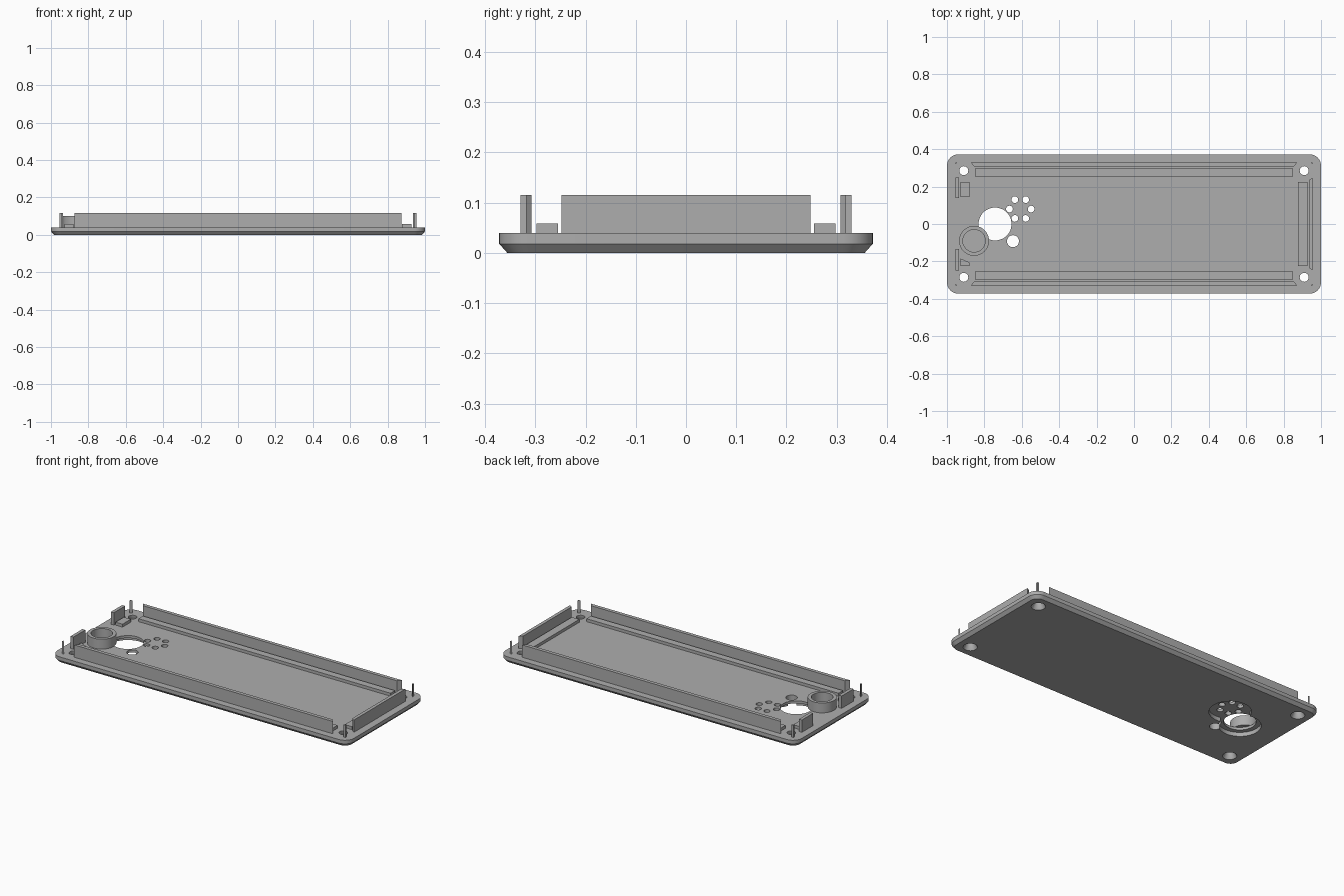
import bpy, bmesh
from math import sin, cos, pi

if "Cube" in bpy.data.objects:
    bpy.data.objects.remove(bpy.data.objects["Cube"], do_unlink=True)

grey = bpy.data.materials.new("mid_grey")
grey.use_nodes = True
grey.diffuse_color = (0.42, 0.42, 0.42, 1)
grey.node_tree.nodes["Principled BSDF"].inputs["Base Color"].default_value = (0.42, 0.42, 0.42, 1)

DECK, WALL, LIP = 0.04, 0.115, 0.058


def loft(name, rings):
    """Solid skinned through equal-length rings of points, capped at both ends."""
    bm = bmesh.new()
    loops = [[bm.verts.new(p) for p in ring] for ring in rings]
    n = len(loops[0])
    for a, b in zip(loops, loops[1:]):
        for i in range(n):
            j = (i + 1) % n
            bm.faces.new((a[i], a[j], b[j], b[i]))
    bm.faces.new(loops[0][::-1])
    bm.faces.new(loops[-1])
    bmesh.ops.recalc_face_normals(bm, faces=bm.faces[:])
    mesh = bpy.data.meshes.new(name)
    bm.to_mesh(mesh)
    bm.free()
    mesh.materials.append(grey)
    obj = bpy.data.objects.new(name, mesh)
    bpy.context.collection.objects.link(obj)
    return obj


def prism(name, outline, z0, z1):
    return loft(name, [[(x, y, z) for x, y in outline] for z in (z0, z1)])


def box(name, x0, x1, y0, y1, z0, z1):
    return prism(name, [(x0, y0), (x1, y0), (x1, y1), (x0, y1)], z0, z1)


def cone(name, x, y, r0, r1, z0, z1, n=48):
    def ring(r, z):
        return [(x + r * cos(2 * pi * i / n), y + r * sin(2 * pi * i / n), z) for i in range(n)]
    return loft(name, [ring(r0, z0), ring(r1, z1)])


def rounded(inset, z, r=0.06, steps=10):
    points = []
    for q, (sx, sy) in enumerate([(1, 1), (-1, 1), (-1, -1), (1, -1)]):
        for i in range(steps + 1):
            a = (q + i / steps) * pi / 2
            points.append((sx * (1 - r) + (r - inset) * cos(a),
                           sy * (0.372 - r) + (r - inset) * sin(a), z))
    return points


def cut(obj, cutter):
    cutter.hide_render = True
    mod = obj.modifiers.new("cut", 'BOOLEAN')
    mod.operation = 'DIFFERENCE'
    mod.solver = 'EXACT'
    mod.object = cutter
    bpy.context.view_layer.objects.active = obj
    bpy.ops.object.modifier_apply(modifier=mod.name)
    bpy.data.objects.remove(cutter, do_unlink=True)


def smooth(obj):
    bpy.ops.object.select_all(action='DESELECT')
    obj.select_set(True)
    bpy.context.view_layer.objects.active = obj
    bpy.ops.object.shade_smooth_by_angle(angle=0.5)


# Base plate with rounded corners and a chamfered underside
plate = loft("base_plate", [rounded(0.016, 0), rounded(0, 0.018), rounded(0, DECK)])

# Underside recesses
cut(plate, cone("speaker_recess", -0.608, 0.08, 0.115, 0.115, -0.02, 0.024))
cut(plate, cone("window_recess", -0.743, 0, 0.115, 0.115, -0.02, 0.0245))

# Through holes
cut(plate, cone("window_hole", -0.743, 0, 0.088, 0.088, -0.1, 0.1))
cut(plate, cone("lamp_hole", -0.647, -0.092, 0.032, 0.032, -0.1, 0.1, 32))
for k in range(6):
    a = k * pi / 3
    cut(plate, cone("sound_hole", -0.608 + 0.058 * cos(a), 0.08 + 0.058 * sin(a),
                    0.018, 0.018, -0.1, 0.1, 24))

# Countersunk screw holes
for sx in (-1, 1):
    for sy in (-1, 1):
        x, y = sx * 0.91, sy * 0.285
        cut(plate, cone("screw_hole", x, y, 0.024, 0.024, -0.1, 0.1, 32))
        cut(plate, cone("countersink", x, y, 0.044, 0.024, -0.01, 0.028, 32))
smooth(plate)

# Ring-shaped socket
socket = cone("socket_ring", -0.855, -0.09, 0.08, 0.08, DECK, 0.1)
cut(socket, cone("socket_bore", -0.855, -0.09, 0.06, 0.06, 0.041, 0.2))
smooth(socket)

# Long walls with a low rail inside each
for side, s in (("back", 1), ("front", -1)):
    prism(side + "_wall", [(-0.873, s * 0.33), (0.873, s * 0.33), (0.855, s * 0.308),
                           (-0.855, s * 0.308)], DECK, WALL)
    box(side + "_rail", -0.85, 0.85, s * 0.255, s * 0.298, DECK, LIP)

# End wall and rail on the left
prism("left_wall", [(0.955, -0.248), (0.955, 0.248), (0.935, 0.235), (0.935, -0.235)], DECK, WALL)
box("left_rail", 0.877, 0.927, -0.225, 0.225, DECK, LIP)

# Split end wall and short rails on the right
box("right_back_wall", -0.955, -0.935, 0.14, 0.248, DECK, WALL)
box("right_back_rail", -0.927, -0.88, 0.145, 0.225, DECK, LIP)
box("right_front_wall", -0.955, -0.935, -0.248, -0.135, DECK, WALL)
prism("right_front_rail", [(-0.927, -0.225), (-0.88, -0.225), (-0.88, -0.205), (-0.927, -0.185)],
      DECK, LIP)

# Thin corner pins
for sx in (-1, 1):
    for sy in (-1, 1):
        prism("corner_pin", [(sx * 0.955, sy * 0.33), (sx * 0.943, sy * 0.33),
                             (sx * 0.955, sy * 0.318)], DECK, WALL)
